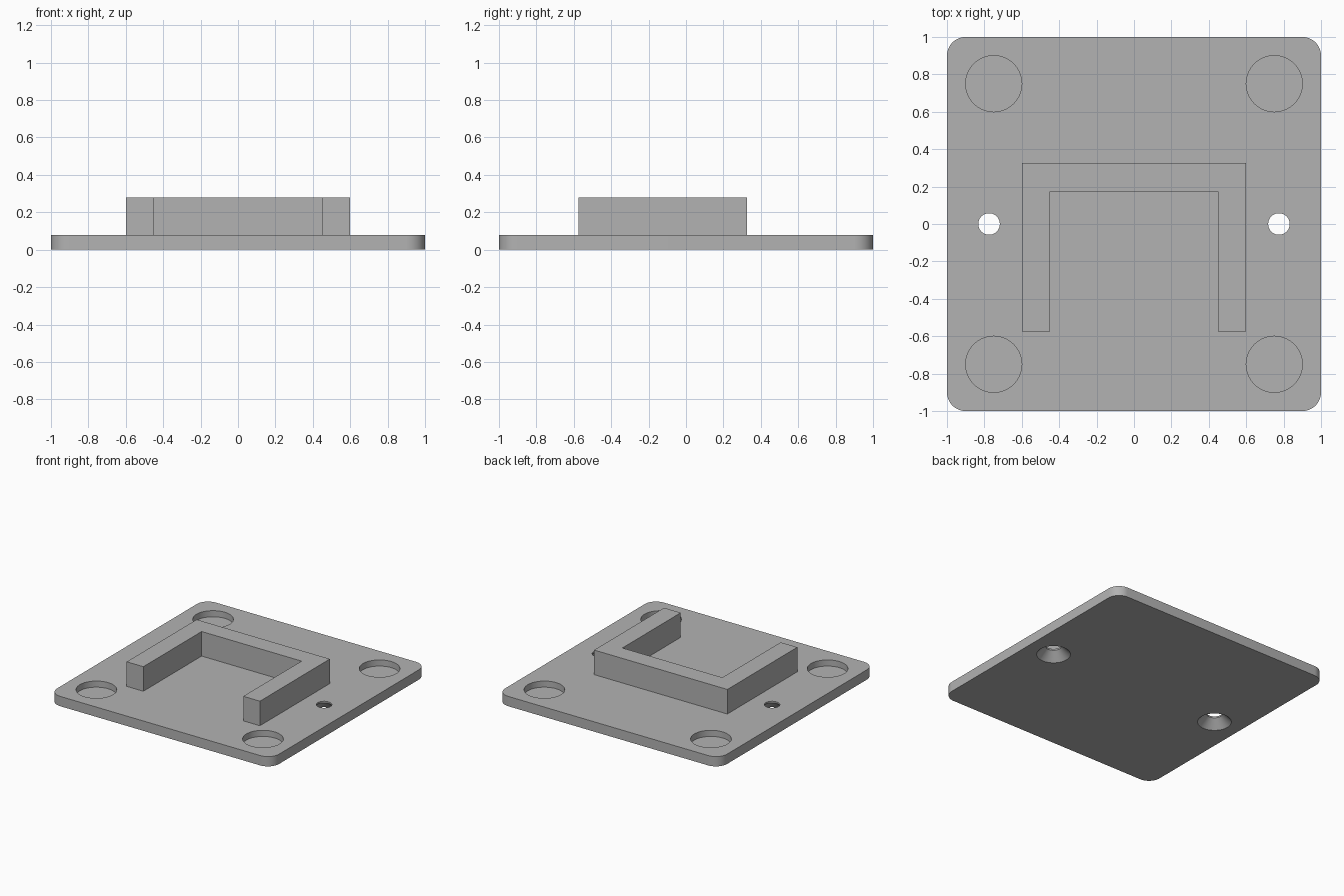
import bpy, bmesh, math
from mathutils import Matrix

if "Cube" in bpy.data.objects:
    bpy.data.objects.remove(bpy.data.objects["Cube"])

grey = bpy.data.materials.new("plain grey")
grey.diffuse_color = (0.45, 0.45, 0.45, 1)
grey.use_nodes = True
grey.node_tree.nodes["Principled BSDF"].inputs["Base Color"].default_value = grey.diffuse_color


def prism(name, points, z0, z1):
    """Extrude a flat outline from z0 to z1."""
    bm = bmesh.new()
    face = bm.faces.new([bm.verts.new((x, y, z0)) for x, y in points])
    top = bmesh.ops.extrude_face_region(bm, geom=[face])["geom"]
    verts = [v for v in top if isinstance(v, bmesh.types.BMVert)]
    bmesh.ops.translate(bm, verts=verts, vec=(0, 0, z1 - z0))
    return finish(name, bm)


def finish(name, bm):
    bmesh.ops.recalc_face_normals(bm, faces=bm.faces)
    mesh = bpy.data.meshes.new(name)
    bm.to_mesh(mesh)
    bm.free()
    mesh.materials.append(grey)
    obj = bpy.data.objects.new(name, mesh)
    bpy.context.collection.objects.link(obj)
    return obj


def add_cone(bm, x, y, r0, r1, z0, z1):
    bmesh.ops.create_cone(bm, cap_ends=True, segments=64, radius1=r0, radius2=r1,
                          depth=z1 - z0, matrix=Matrix.Translation((x, y, (z0 + z1) / 2)))


def cut(target, cutter):
    mod = target.modifiers.new(cutter.name, "BOOLEAN")
    mod.operation, mod.solver, mod.object = "DIFFERENCE", "EXACT", cutter
    bpy.context.view_layer.objects.active = target
    bpy.ops.object.modifier_apply(modifier=mod.name)
    bpy.data.objects.remove(cutter, do_unlink=True)


# base plate with rounded corners
R, N = 0.1, 12
outline = []
for i, (sx, sy) in enumerate([(1, 1), (-1, 1), (-1, -1), (1, -1)]):
    for k in range(N + 1):
        a = math.pi / 2 * (i + k / N)
        outline.append((sx * (1 - R) + R * math.cos(a), sy * (1 - R) + R * math.sin(a)))
plate = prism("base_plate", outline, 0, 0.08)

# round blind pockets in the four corners
bm = bmesh.new()
for x in (-0.75, 0.75):
    for y in (-0.75, 0.75):
        add_cone(bm, x, y, 0.15, 0.15, 0.03, 0.12)
cut(plate, finish("pocket_cutter", bm))

# screw holes, countersunk from below
for x in (-0.775, 0.775):
    bm = bmesh.new()
    add_cone(bm, x, 0, 0.0575, 0.0575, -0.05, 0.12)
    cut(plate, finish("screw_cutter", bm))
    bm = bmesh.new()
    add_cone(bm, x, 0, 0.145, 0.0575, -0.02, 0.0675)
    cut(plate, finish("countersink_cutter", bm))

# U-shaped wall, open to the front
half = [(0.6, 0.325), (0.6, -0.575), (0.45, -0.575), (0.45, 0.175)]
wall = prism("u_wall", half + [(-x, y) for x, y in reversed(half)], 0.08, 0.28)

# smooth the round surfaces, keep edges sharp
bpy.ops.object.select_all(action="DESELECT")
plate.select_set(True)
bpy.context.view_layer.objects.active = plate
bpy.ops.object.shade_smooth_by_angle(angle=math.radians(30))
